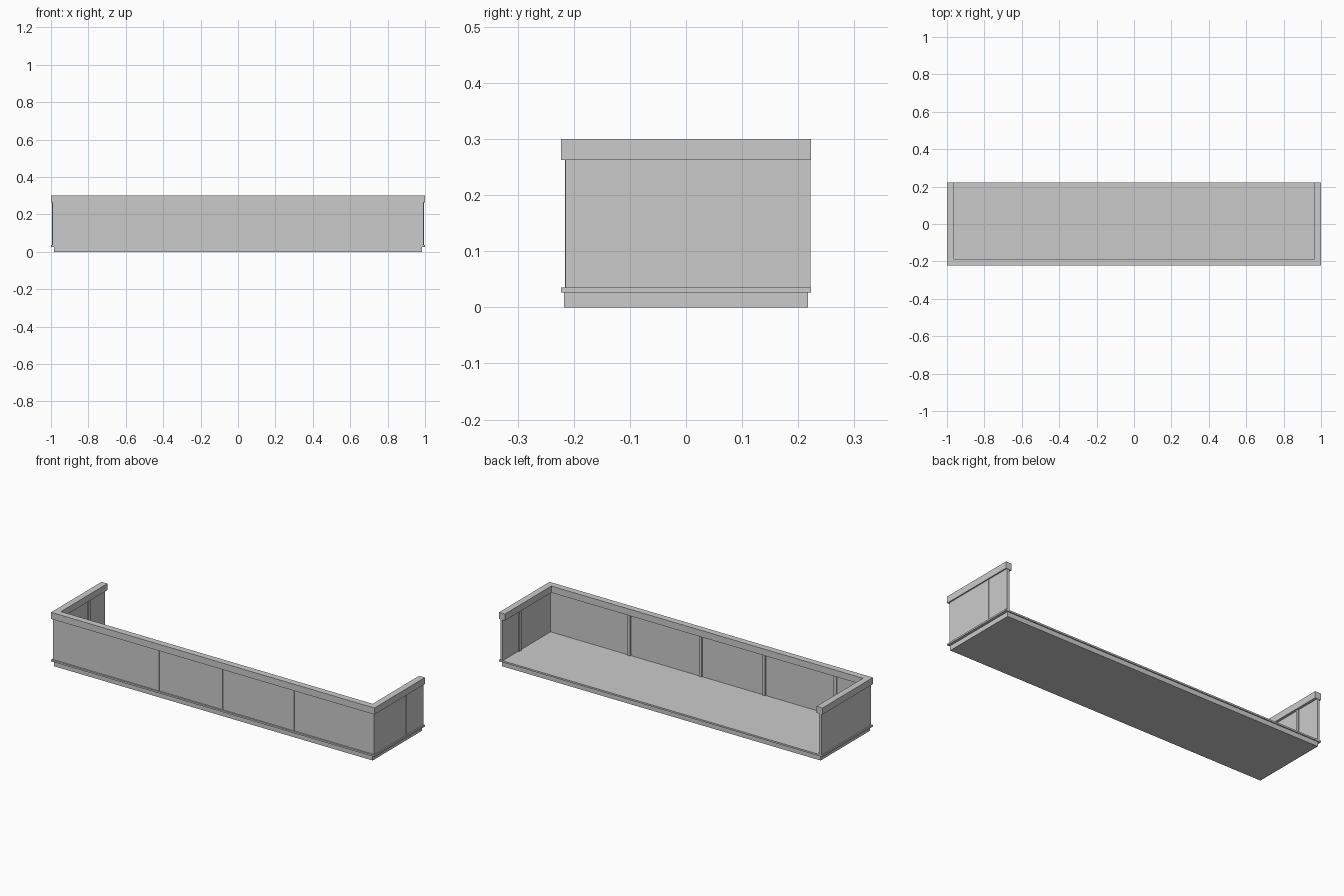
import bpy, bmesh

if "Cube" in bpy.data.objects:
    bpy.data.objects.remove(bpy.data.objects["Cube"])


def prism(name, outline, z0, z1):
    """Extrude a flat counter-clockwise outline from z0 up to z1."""
    bm = bmesh.new()
    face = bm.faces.new([bm.verts.new((x, y, z0)) for x, y in outline])
    top = bmesh.ops.extrude_face_region(bm, geom=[face])["geom"]
    bmesh.ops.translate(bm, vec=(0, 0, z1 - z0),
                        verts=[v for v in top if isinstance(v, bmesh.types.BMVert)])
    bmesh.ops.recalc_face_normals(bm, faces=bm.faces)
    mesh = bpy.data.meshes.new(name)
    bm.to_mesh(mesh)
    bm.free()
    ob = bpy.data.objects.new(name, mesh)
    bpy.context.collection.objects.link(ob)
    return ob


def box(name, x0, x1, y0, y1, z0, z1):
    return prism(name, [(x0, y0), (x1, y0), (x1, y1), (x0, y1)], z0, z1)


def u_shape(name, x, y, back, t, z0, z1):
    """U-shaped run open at the back: half width x, front at -y, thickness t."""
    return prism(name, [(-x, -y), (x, -y), (x, back), (x - t, back), (x - t, -y + t),
                        (-x + t, -y + t), (-x + t, back), (-x, back)], z0, z1)


LIP, RAIL, TOP = 0.035, 0.263, 0.30
HALF_W, HALF_D = 1.0, 0.223
OUT_X, OUT_Y = 0.993, 0.215      # outer faces of the panels
THICK, POST = 0.015, 0.017

# Floor slab with a projecting lip
box("floor_slab", -0.985, 0.985, -0.217, 0.217, 0, 0.026)
box("floor_lip", -HALF_W, HALF_W, -HALF_D, HALF_D, 0.026, LIP)

# Handrail
u_shape("handrail", HALF_W, HALF_D, HALF_D, 0.036, RAIL, TOP)

# Front panels with posts between them
posts = [-0.785, -0.345, 0.048, 0.49]
edges = [-OUT_X] + [e for p in posts for e in (p - POST / 2, p + POST / 2)] + [OUT_X]
for i in range(0, len(edges), 2):
    box("front_panel", edges[i], edges[i + 1], -OUT_Y, -OUT_Y + THICK, LIP, RAIL)
for p in posts:
    box("front_post", p - POST / 2, p + POST / 2,
        -OUT_Y - 0.001, -OUT_Y + THICK + 0.006, LIP, RAIL)

# Side panels and posts, one set on each side
for s, side in ((-1, "left"), (1, "right")):
    xs = sorted((s * OUT_X, s * (OUT_X - THICK)))
    for y0, y1 in ((-OUT_Y + THICK, 0.067), (0.084, 0.222)):
        box(side + "_panel", *xs, y0, y1, LIP, RAIL)
    xs = sorted((s * (OUT_X + 0.001), s * (OUT_X - THICK - 0.006)))
    box(side + "_post", *xs, 0.067, 0.084, LIP, RAIL)
